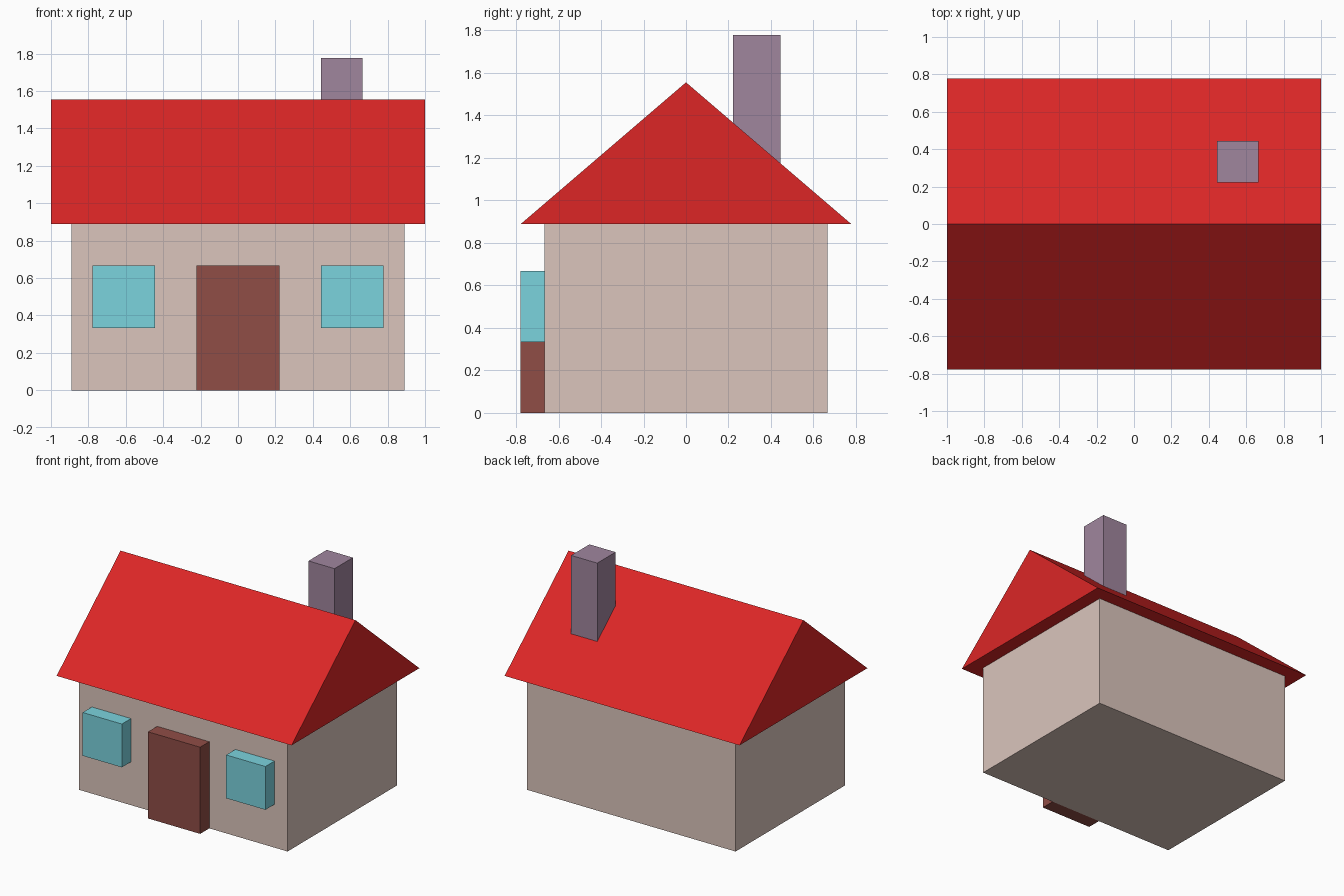
import bpy, bmesh

if "Cube" in bpy.data.objects:
    bpy.data.objects.remove(bpy.data.objects["Cube"])

U = 1 / 9  # design grid: the roof is 18 units long


def material(name, rgb):
    # sRGB 0-255 to linear
    lin = [(c / 255 / 12.92) if c <= 10 else ((c / 255 + 0.055) / 1.055) ** 2.4 for c in rgb]
    m = bpy.data.materials.new(name)
    m.diffuse_color = (*lin, 1)
    m.use_nodes = True
    m.node_tree.nodes["Principled BSDF"].inputs["Base Color"].default_value = m.diffuse_color
    return m


def prism(name, profile, x0, x1, mat):
    """Extrude a (y, z) profile along x; all sizes in grid units."""
    bm = bmesh.new()
    base = bm.faces.new([bm.verts.new((x0 * U, y * U, z * U)) for y, z in profile])
    ext = bmesh.ops.extrude_face_region(bm, geom=[base])
    moved = [g for g in ext["geom"] if isinstance(g, bmesh.types.BMVert)]
    bmesh.ops.translate(bm, verts=moved, vec=((x1 - x0) * U, 0, 0))
    bmesh.ops.recalc_face_normals(bm, faces=bm.faces)
    me = bpy.data.meshes.new(name)
    bm.to_mesh(me)
    bm.free()
    me.materials.append(mat)
    ob = bpy.data.objects.new(name, me)
    bpy.context.collection.objects.link(ob)
    return ob


def box(name, x, y, z, mat):
    (y0, y1), (z0, z1) = y, z
    return prism(name, [(y0, z0), (y1, z0), (y1, z1), (y0, z1)], *x, mat)


wall = material("beige wall", (219, 197, 188))
red = material("red roof", (220, 38, 38))
brown = material("brown door", (144, 77, 70))
cyan = material("cyan window", (123, 211, 222))
mauve = material("mauve chimney", (160, 134, 158))

# House body and gabled roof
box("walls", (-8, 8), (-6, 6), (0, 8), wall)
prism("roof", [(-7, 8), (7, 8), (0, 14)], -9, 9, red)

# Chimney on the back slope, sunk into the roof
box("chimney", (4, 6), (2, 4), (10, 16), mauve)

# Door and windows stand out from the front wall
box("door", (-2, 2), (-7, -6), (0, 6), brown)
for side, x in (("left", (-7, -4)), ("right", (4, 7))):
    # The grid places each window's outer edge 7 units from the centre
    box(f"{side}_window", x, (-7, -6), (3, 6), cyan)
